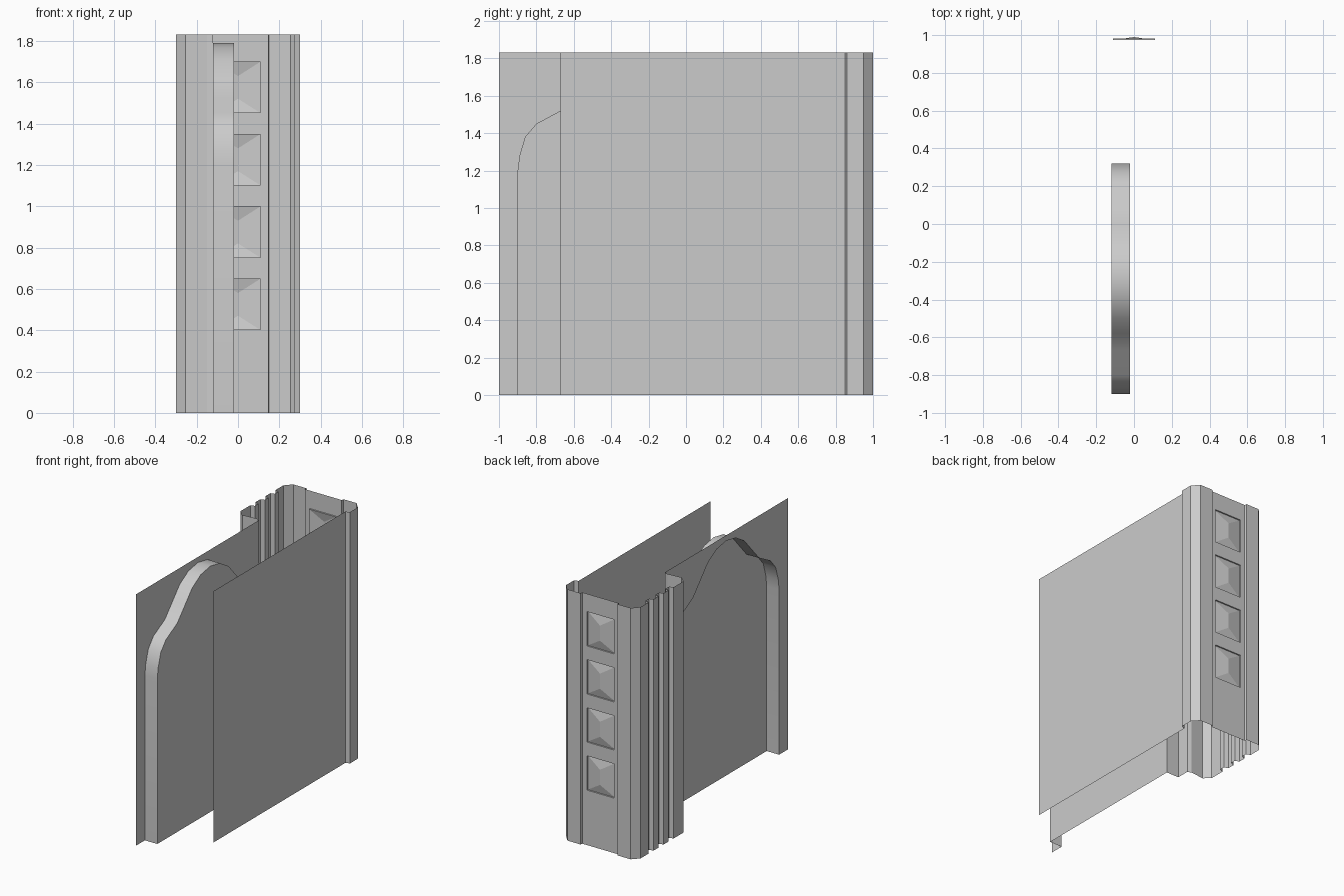
import bpy

if "Cube" in bpy.data.objects:
    bpy.data.objects.remove(bpy.data.objects["Cube"])

H = 1.83


def make(name, verts, faces, smooth=False):
    me = bpy.data.meshes.new(name)
    me.from_pydata(verts, [], faces)
    me.update()
    ob = bpy.data.objects.new(name, me)
    bpy.context.collection.objects.link(ob)
    if smooth:
        bpy.context.view_layer.objects.active = ob
        ob.select_set(True)
        bpy.ops.object.shade_smooth_by_angle()
        ob.select_set(False)
    return ob


def extrude_plan(name, plan):
    """Vertical open wall following an xy plan line."""
    n = len(plan)
    verts = [(x, y, 0) for x, y in plan] + [(x, y, H) for x, y in plan]
    return make(name, verts, [(i, i + 1, n + i + 1, n + i) for i in range(n - 1)])


# Arch outline in the yz plane, mirrored about its centre line
MID = -0.29
half = [(-0.9, 0), (-0.9, 1.2), (-0.89, 1.28), (-0.86, 1.38), (-0.8, 1.45),
        (-0.67, 1.52), (-0.58, 1.62), (-0.5, 1.71), (-0.4, 1.77)]
arch = half + [(MID, 1.79)] + [(2 * MID - y, z) for y, z in reversed(half)]
n = len(arch)
XO, XI, WALL_END = -0.12, -0.02, 0.415

# Left wall with arched opening
outline = [(-1, 0)] + arch + [(WALL_END, 0), (WALL_END, H), (-1, H)]
make("left_wall", [(XO, y, z) for y, z in outline], [tuple(range(len(outline)))])

# Alcove: curved reveal and back panel
make("alcove_reveal", [(x, y, z) for x in (XO, XI) for y, z in arch],
     [(i, i + 1, n + i + 1, n + i) for i in range(n - 1)], smooth=True)
make("alcove_panel", [(XI, y, z) for y, z in arch], [tuple(range(n))])

# Left pilaster with three vertical grooves, running round the back corner
BACK, PANEL, BASE, TIP = 1.0, 0.983, 0.973, 0.99
plan = [(XO, WALL_END), (-0.15, 0.425), (-0.255, 0.415), (-0.3, 0.455)]
for y in (0.57, 0.685, 0.80):
    plan += [(-0.3, y), (-0.27, y + 0.01), (-0.27, y + 0.05), (-0.3, y + 0.06)]
plan += [(-0.3, 0.95), (-0.255, BACK), (-0.15, BACK), (-0.147, PANEL)]
extrude_plan("left_pilaster", plan)

# Right wall with a stepped, chamfered back corner
extrude_plan("right_wall", [(0.27, -0.67), (0.27, 0.85), (0.3, 0.86), (0.3, 0.95),
                            (0.255, BACK), (0.15, BACK), (0.147, PANEL)])

# Back panel frame around four openings
W, E = 0.11, 0.147
bottoms = [0.4 + 0.35 * i for i in range(4)]
rects = [(-E, -W, 0, H), (W, E, 0, H)]
levels = [0] + [v for b in bottoms for v in (b, b + 0.25)] + [H]
rects += [(-W, W, levels[i], levels[i + 1]) for i in range(0, len(levels), 2)]
verts, faces = [], []
for x0, x1, z0, z1 in rects:
    k = len(verts)
    verts += [(x0, PANEL, z0), (x1, PANEL, z0), (x1, PANEL, z1), (x0, PANEL, z1)]
    faces.append((k + 3, k + 2, k + 1, k))
make("back_panel", verts, faces)

# Hipped studs sunk in the openings
for i, b in enumerate(bottoms):
    rect = [(-W, b), (W, b), (W, b + 0.25), (-W, b + 0.25)]
    v = [(x, PANEL, z) for x, z in rect] + [(x, BASE, z) for x, z in rect]
    v += [(0, TIP, b + 0.07), (0, TIP, b + 0.18)]
    f = [(j, (j + 1) % 4, 4 + (j + 1) % 4, 4 + j) for j in range(4)]
    f += [(5, 4, 8), (6, 5, 8, 9), (7, 6, 9), (4, 7, 9, 8)]
    make(f"stud_{i + 1}", v, f)
